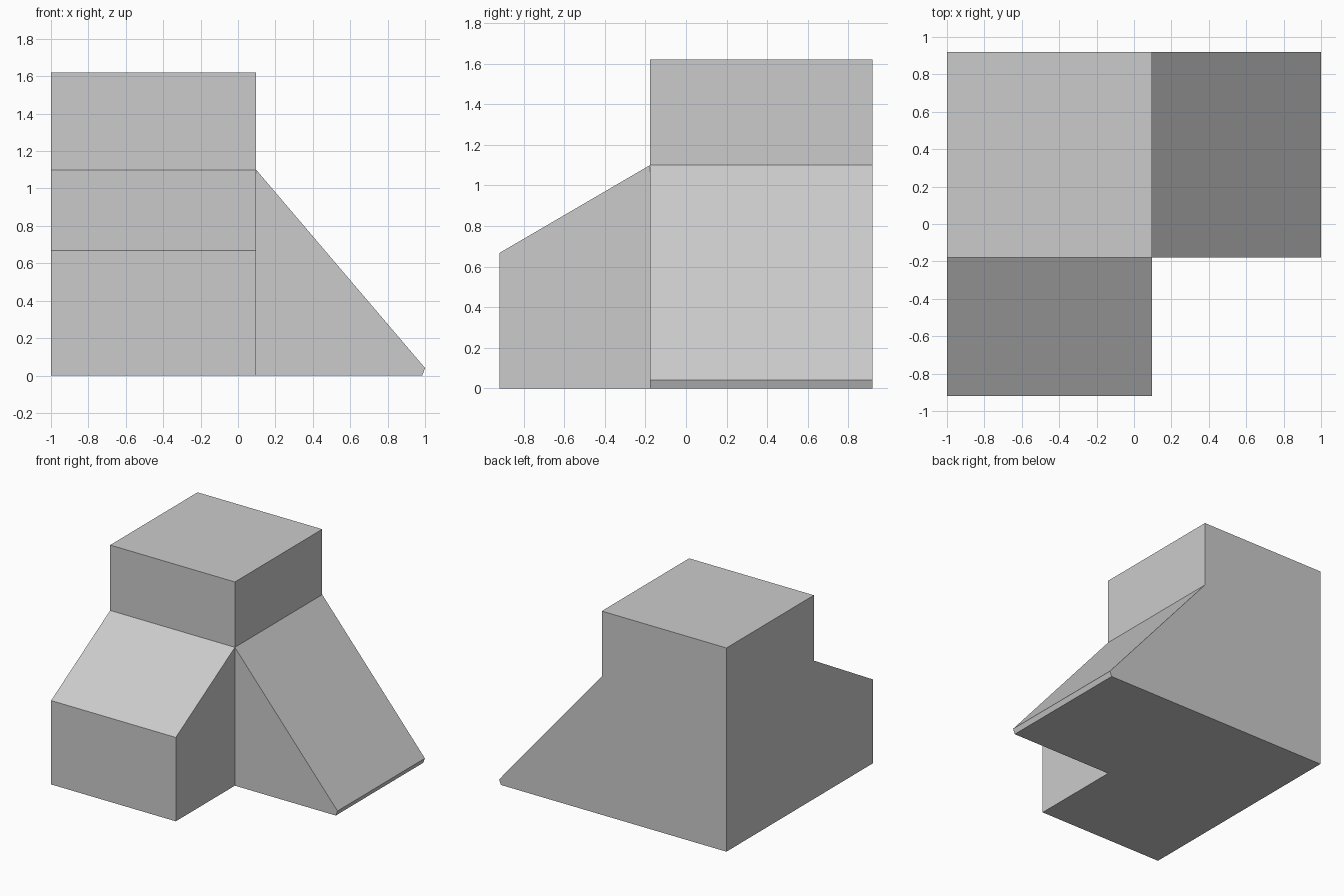
import bpy, bmesh, math
from mathutils import Vector

if "Cube" in bpy.data.objects:
    bpy.data.objects.remove(bpy.data.objects["Cube"])

X0, X1, X2 = -1.0, 0.097, 1.0       # left side, core right side, ramp toe
Y0, Y1, Y2 = -0.92, -0.178, 0.92    # wing front, core front, back
Z_CORE, Z_TOP = 1.10, 1.62

bm = bmesh.new()


def pull(direction, place):
    """Extrude the core face pointing along direction, then place its corners."""
    d = Vector(direction)
    bm.normal_update()
    face = max(core_faces(), key=lambda f: f.normal.dot(d))
    new = bmesh.ops.extrude_discrete_faces(bm, faces=[face])["faces"][0]
    for v in new.verts:
        v.co = place(v.co.copy())


def core_faces():
    """Faces whose corners all lie on the core block."""
    inside = lambda c: c.x < X1 + 1e-4 and c.y > Y1 - 1e-4 and c.z < Z_CORE + 1e-4
    return [f for f in bm.faces if all(inside(v.co) for v in f.verts)]


# Core block
bmesh.ops.create_cube(bm, size=1)
for v in bm.verts:
    v.co = (X0 if v.co.x < 0 else X1, Y1 if v.co.y < 0 else Y2, 0 if v.co.z < 0 else Z_CORE)

# Tower above, front wing with sloping roof, right ramp with undercut toe
pull((0, 0, 1), lambda c: Vector((c.x, c.y, Z_TOP)))
pull((0, -1, 0), lambda c: Vector((c.x, Y0, 0.667 if c.z > 0.5 else 0)))
pull((1, 0, 0), lambda c: Vector((X2, c.y, 0.04)) if c.z > 0.5 else Vector((0.985, c.y, 0)))

# Merge coplanar faces
bmesh.ops.dissolve_limit(bm, angle_limit=math.radians(0.5), verts=bm.verts[:], edges=bm.edges[:])
bmesh.ops.recalc_face_normals(bm, faces=bm.faces[:])

mesh = bpy.data.meshes.new("block_with_ramps")
bm.to_mesh(mesh)
bm.free()
bpy.context.collection.objects.link(bpy.data.objects.new("block_with_ramps", mesh))
